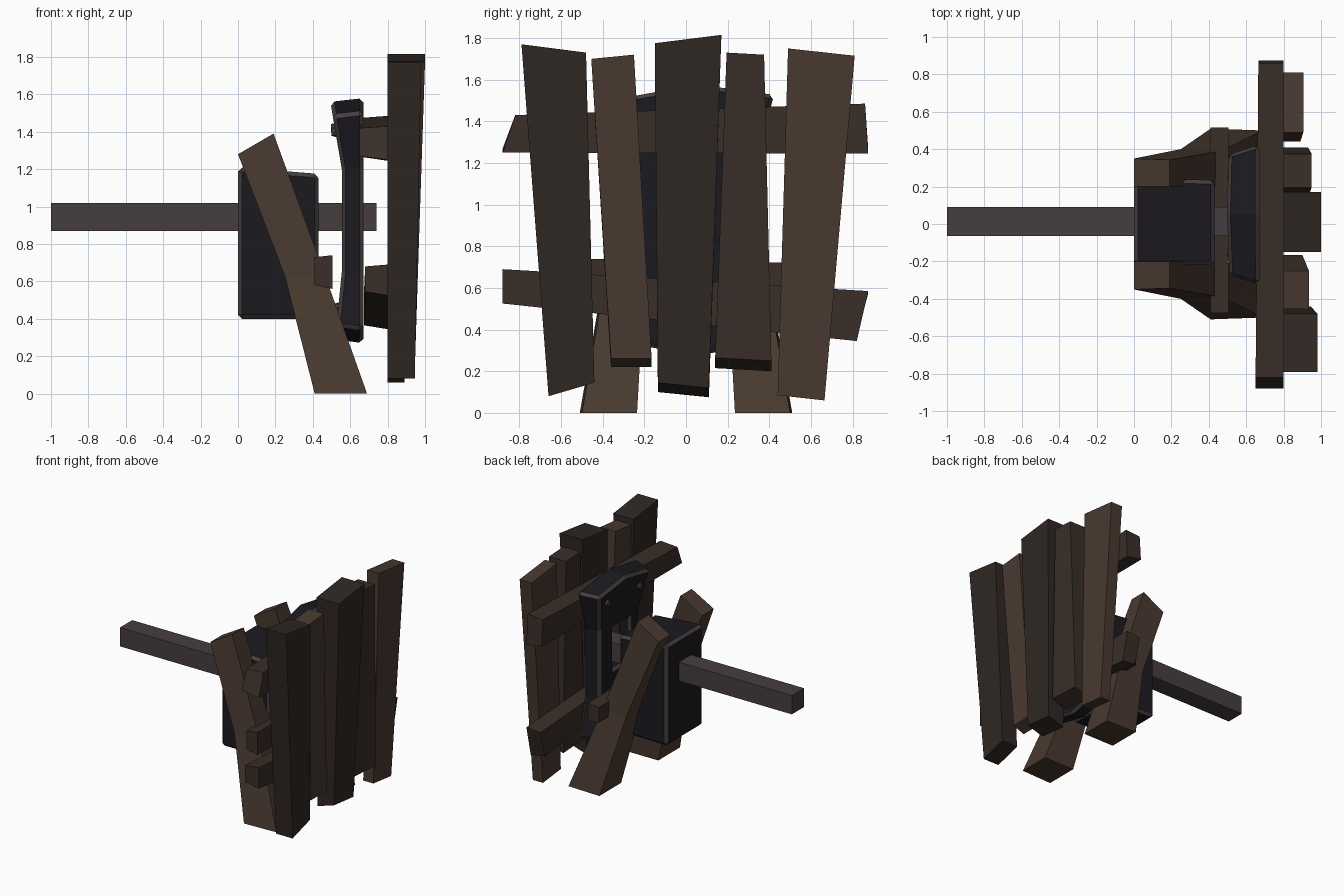
import bpy, bmesh
from mathutils import Matrix

if "Cube" in bpy.data.objects:
    bpy.data.objects.remove(bpy.data.objects["Cube"])


def material(name, rgb):
    m = bpy.data.materials.new(name)
    m.diffuse_color = (*rgb, 1)
    m.use_nodes = True
    m.node_tree.nodes["Principled BSDF"].inputs["Base Color"].default_value = m.diffuse_color
    return m


LIGHT = material("light_wood", (0.066, 0.041, 0.029))
MID = material("mid_wood", (0.041, 0.027, 0.021))
DARK = material("dark_wood", (0.029, 0.021, 0.017))
IRON = material("dark_iron", (0.011, 0.010, 0.014))
EDGE = material("worn_edge", (0.062, 0.048, 0.050))


def finish(name, bm, mats):
    bmesh.ops.recalc_face_normals(bm, faces=bm.faces)
    me = bpy.data.meshes.new(name)
    bm.to_mesh(me)
    bm.free()
    ob = bpy.data.objects.new(name, me)
    bpy.context.collection.objects.link(ob)
    for m in mats:
        me.materials.append(m)
    return ob


def loft(name, rings, *mats):
    """Closed solid through rings of equally many points."""
    bm = bmesh.new()
    vs = [[bm.verts.new(p) for p in r] for r in rings]
    n = len(rings[0])
    for a, b in zip(vs, vs[1:]):
        for i in range(n):
            j = (i + 1) % n
            bm.faces.new((a[i], a[j], b[j], b[i]))
    bm.faces.new(vs[0])
    bm.faces.new(vs[-1])
    return finish(name, bm, mats)


def block(name, x, y, z, *mats):
    ring = lambda h: [(x[0], y[0], h), (x[1], y[0], h), (x[1], y[1], h), (x[0], y[1], h)]
    return loft(name, [ring(z[0]), ring(z[1])], *mats)


def worn_bevel(ob, width):
    b = ob.modifiers.new("worn_bevel", 'BEVEL')
    b.width = width
    b.segments = 1
    b.limit_method = 'ANGLE'
    b.angle_limit = 0.6
    b.material = 1


# Ram pole
block("pole", (-1, 0.74), (-0.065, 0.09), (0.87, 1.02), EDGE)

# Iron counterweight block with worn edges
box = loft("iron_block", [
    [(0, -0.22, 0.40), (0.43, -0.22, 0.40), (0.43, 0.235, 0.40), (0, 0.245, 0.40)],
    [(0, -0.22, 1.21), (0.43, -0.22, 1.175), (0.43, 0.235, 1.175), (0, 0.245, 1.21)]], IRON, EDGE)
worn_bevel(box, 0.022)

# Iron plate: pinched outline, concave face, opening for the pole
outline = [(-0.33, 1.51), (0.05, 1.58), (0.43, 1.53), (0.34, 1.20), (0.34, 0.65),
           (0.41, 0.34), (0.05, 0.27), (-0.32, 0.34), (-0.25, 0.65), (-0.25, 1.20)]


def face_x(z):
    return 0.555 - 0.17 * max(0, z - 1.2) - 0.10 * max(0, 0.65 - z)


bm = bmesh.new()
back = [bm.verts.new((0.67, y, z)) for y, z in outline]
front = []
for y, z in outline:
    z += -0.02 if z > 1.3 else 0.02 if z < 0.5 else 0
    front.append(bm.verts.new((face_x(z), 0.045 + (y - 0.045) * 0.86, z)))
for i in range(10):
    j = (i + 1) % 10
    bm.faces.new((back[i], back[j], front[j], front[i]))
for loop in (back, front):
    for ids in ((0, 1, 2, 3, 9), (3, 4, 8, 9), (4, 5, 6, 7, 8)):
        bm.faces.new([loop[i] for i in ids])
plate = finish("iron_plate", bm, (IRON, EDGE))
cutter = block("plate_cutter", (0.4, 0.85), (-0.085, 0.115), (0.83, 1.17), IRON)
cutter.hide_render = True
cutter.hide_set(True)
cut = plate.modifiers.new("opening", 'BOOLEAN')
cut.operation = 'DIFFERENCE'
cut.solver = 'EXACT'
cut.object = cutter
worn_bevel(plate, 0.022)

# Rivets on the plate
for k, (y, z) in enumerate([(0.26, 1.42), (-0.15, 1.40), (0.26, 0.46), (-0.16, 0.46)]):
    bm = bmesh.new()
    bmesh.ops.create_cone(bm, cap_ends=True, segments=8, radius1=0.032, radius2=0.022, depth=0.04,
                          matrix=Matrix.Translation((face_x(z), y, z)) @ Matrix.Rotation(-1.5708, 4, 'Y'))
    finish(f"rivet_{k + 1}", bm, (EDGE,))

# Shield planks: (y, z) left and right at bottom and top, outer x at bottom and top,
# and how far the outer bottom edge is raised
planks = [
    ((-0.66, 0.08), (-0.44, 0.145), (-0.79, 1.77), (-0.48, 1.73), 0.945, 0.98, 0, DARK),
    ((-0.36, 0.22), (-0.165, 0.22), (-0.455, 1.70), (-0.25, 1.72), 0.90, 0.935, 0.04, LIGHT),
    ((-0.135, 0.10), (0.11, 0.075), (-0.15, 1.775), (0.17, 1.815), 0.945, 1.0, 0.045, DARK),
    ((0.14, 0.215), (0.41, 0.20), (0.195, 1.73), (0.375, 1.72), 0.93, 0.95, 0.05, MID),
    ((0.44, 0.085), (0.665, 0.06), (0.49, 1.75), (0.81, 1.715), 0.89, 0.905, 0, LIGHT),
]
for k, (a, b, c, d, xb, xt, lift, mat) in enumerate(planks):
    loft(f"shield_plank_{k + 1}", [
        [(0.8, *a), (xb, a[0], a[1] + lift), (xb, b[0], b[1] + lift), (0.8, *b)],
        [(0.8, *c), (xt, *c), (xt, *d), (0.8, *d)]], mat)


# Horizontal beams: end rings in order back-bottom, front-bottom, front-top, back-top
def end(yb, yt, x0, x1, zb, zt):
    return [(x0, yb, zb + 0.02), (x1, yb, zb), (x1, yt, zt), (x0, yt, zt - 0.01)]


loft("upper_beam", [end(-0.88, -0.82, 0.65, 0.8, 1.25, 1.43),
                    end(0.875, 0.86, 0.665, 0.8, 1.245, 1.485)], MID)
loft("lower_beam", [end(-0.88, -0.88, 0.68, 0.8, 0.525, 0.69),
                    end(0.82, 0.875, 0.675, 0.8, 0.345, 0.585)], MID)
loft("leg_crossbar", [end(-0.475, -0.475, 0.41, 0.505, 0.56, 0.74),
                      end(0.515, 0.515, 0.41, 0.505, 0.57, 0.72)], MID)

# Bent legs either side of the iron block: (x, z) left and right, outer and inner y
leg = [((0.0, 1.28), (0.19, 1.39), 0.35, 0.20),
       ((0.25, 0.63), (0.47, 0.62), 0.40, 0.20),
       ((0.41, 0.0), (0.69, 0.0), 0.51, 0.235)]
for side, s in (("front", -1), ("rear", 1)):
    loft(f"{side}_leg", [[(l[0], s * o, l[1]), (r[0], s * o * 0.98, r[1]),
                          (r[0], s * i, r[1]), (l[0], s * i, l[1])] for l, r, o, i in leg], LIGHT)
